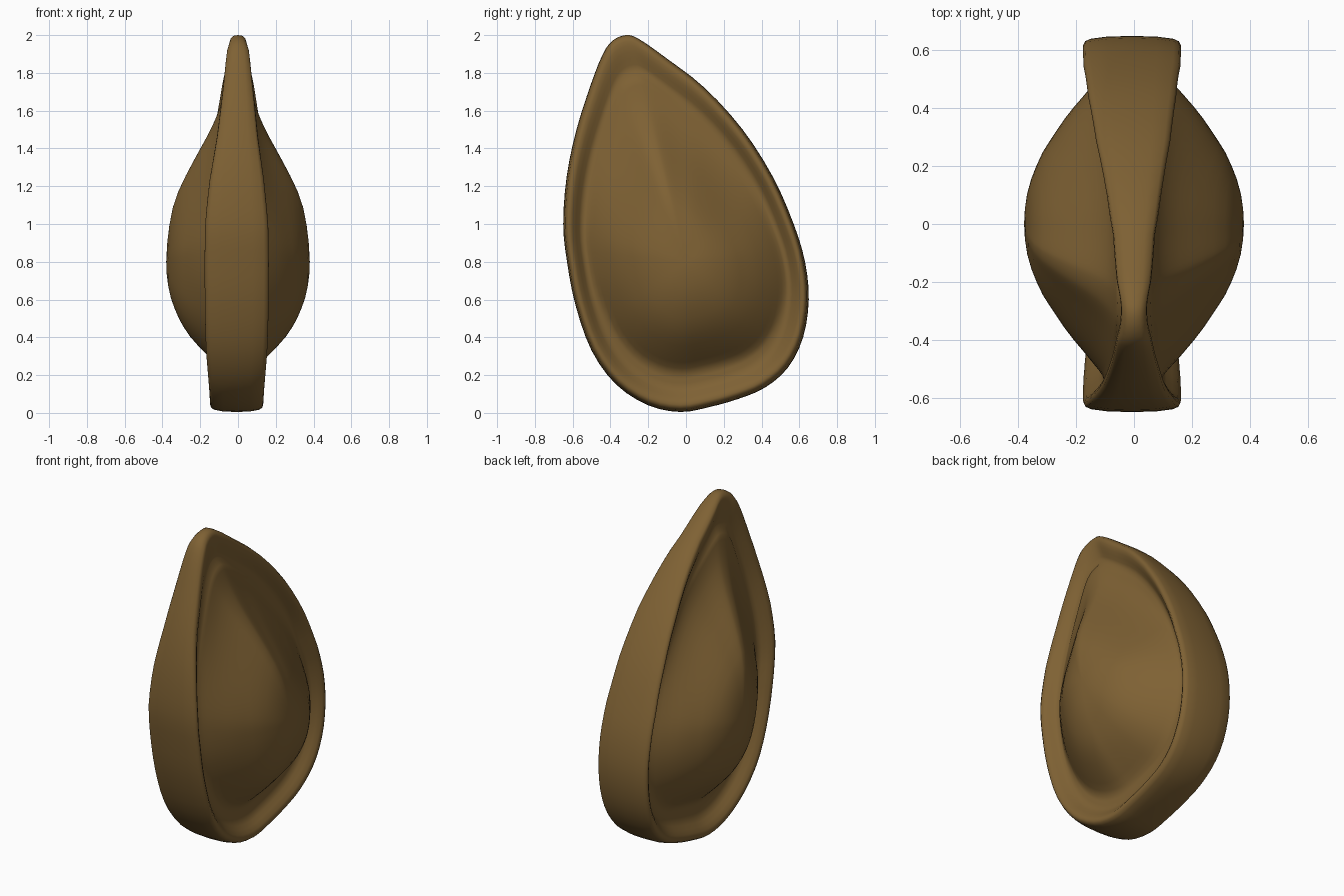
import bpy, bmesh
from mathutils import Vector

if "Cube" in bpy.data.objects:
    bpy.data.objects.remove(bpy.data.objects["Cube"])

# side outline of the seed husk (y, z)
OUTLINE = [(-.32, 2), (-.25, 1.98), (-.1, 1.875), (.1, 1.72), (.3, 1.5), (.46, 1.25),
           (.57, 1.0), (.63, .8), (.65, .6), (.62, .4), (.54, .24), (.42, .135), (.28, .075),
           (.12, .03), (-.03, .005), (-.2, .04), (-.37, .15), (-.5, .33), (-.585, .57),
           (-.63, .8), (-.65, 1.0), (-.632, 1.25), (-.58, 1.5), (-.5, 1.75), (-.44, 1.9), (-.39, 1.97)]
# rim half width by height
WIDTH = [(0, .14), (.1, .146), (.3, .162), (.5, .168), (.8, .17), (1, .167), (1.25, .148),
         (1.5, .118), (1.8, .078), (1.95, .06), (2, .045)]
# rim section: scale toward centre, share of half width
RIM = [(1, 0), (.997, .5), (.985, .85), (.972, .96), (.952, 1), (.925, .94),
       (.897, .82), (.87, .69), (.84, .58)]
# bulge sections going sideways, up and down: scale toward centre, height
SIDE = [(0, .38), (.08, .378), (.2, .365), (.37, .322), (.58, .233), (.74, .145), (.85, .075), (1, -.03)]
UP = [(0, .38), (.1, .374), (.23, .35), (.32, .312), (.45, .228), (.59, .132), (.7, .078), (.85, .04), (1, 0)]
DOWN = [(0, .38), (.12, .376), (.25, .355), (.39, .31), (.5, .255), (.62, .165), (.72, .08), (1, -.2)]
CENTRE = Vector((0, .8))


def lookup(table, t):
    for (a, va), (b, vb) in zip(table, table[1:]):
        if t <= b:
            return va + (vb - va) * max(0, (t - a) / (b - a))
    return table[-1][1]


def smooth_loop(points, steps):
    out, n = [], len(points)
    for i in range(n):
        a, b, c, d = (Vector(points[(i + j) % n]) for j in (-1, 0, 1, 2))
        for s in range(steps):
            t = s / steps
            out.append(.5 * (2 * b + (c - a) * t + (2 * a - 5 * b + 4 * c - d) * t * t
                             + (3 * b - a - 3 * c + d) * t ** 3))
    return out


loop = smooth_loop(OUTLINE, 3)
n = len(loop)
bm = bmesh.new()


def ring(k, side, height):
    # the rim leans very slightly to the left lower down
    verts = []
    for p in loop:
        q = CENTRE + (p - CENTRE) * k
        lean = -.007 * min(1, max(0, (k - .7) / .2)) * min(1, max(0, (1.7 - p.y) / .5))
        verts.append(bm.verts.new((side * height(k, p) + lean, q.x, q.y)))
    return verts


def bridge(a, b):
    for i in range(n):
        j = (i + 1) % n
        bm.faces.new((a[i], a[j], b[j], b[i]))


def width(p):
    # rim is a little wider at the back of the upper half
    twist = .01 * max(0, 1 - abs(p.y - 1.5) / .4)
    return lookup(WIDTH, p.y) + (twist if p.x > 0 else -twist)


def soft_lookup(table, t, r=.04):
    return sum(lookup(table, abs(t + r * j)) for j in (-1, -.5, 0, .5, 1)) / 5


def bulge_height(k, p):
    floor = width(p) * max(.47, .58 - .8 * (.84 - k))
    d = (p - CENTRE).normalized()
    w = d.y ** 2
    h = soft_lookup(SIDE, k) * (1 - w) + soft_lookup(UP if d.y > 0 else DOWN, k) * w
    return .5 * (h + floor + ((h - floor) ** 2 + .0003) ** .5)


# rim and bulging face on both sides
middle = ring(1, 1, lambda k, p: 0)
for side in (1, -1):
    last = middle
    for k, share in RIM[1:]:
        new = ring(k, side, lambda k, p: share * width(p))
        bridge(last, new)
        last = new
    for k in (.81, .78, .75, .71, .67, .62, .56, .5, .44, .38, .31, .24, .16, .08):
        new = ring(k, side, bulge_height)
        bridge(last, new)
        last = new
    tip = bm.verts.new((side * .38, CENTRE.x, CENTRE.y))
    for i in range(n):
        bm.faces.new((last[i], last[(i + 1) % n], tip))

bmesh.ops.recalc_face_normals(bm, faces=bm.faces)
for f in bm.faces:
    f.smooth = True
mesh = bpy.data.meshes.new("seed_husk")
bm.to_mesh(mesh)
bm.free()
husk = bpy.data.objects.new("seed_husk", mesh)
bpy.context.collection.objects.link(husk)

# brown shell colour
mat = bpy.data.materials.new("brown_shell")
mat.diffuse_color = (.21, .12, .034, 1)
mat.use_nodes = True
mat.node_tree.nodes["Principled BSDF"].inputs["Base Color"].default_value = mat.diffuse_color
mesh.materials.append(mat)
